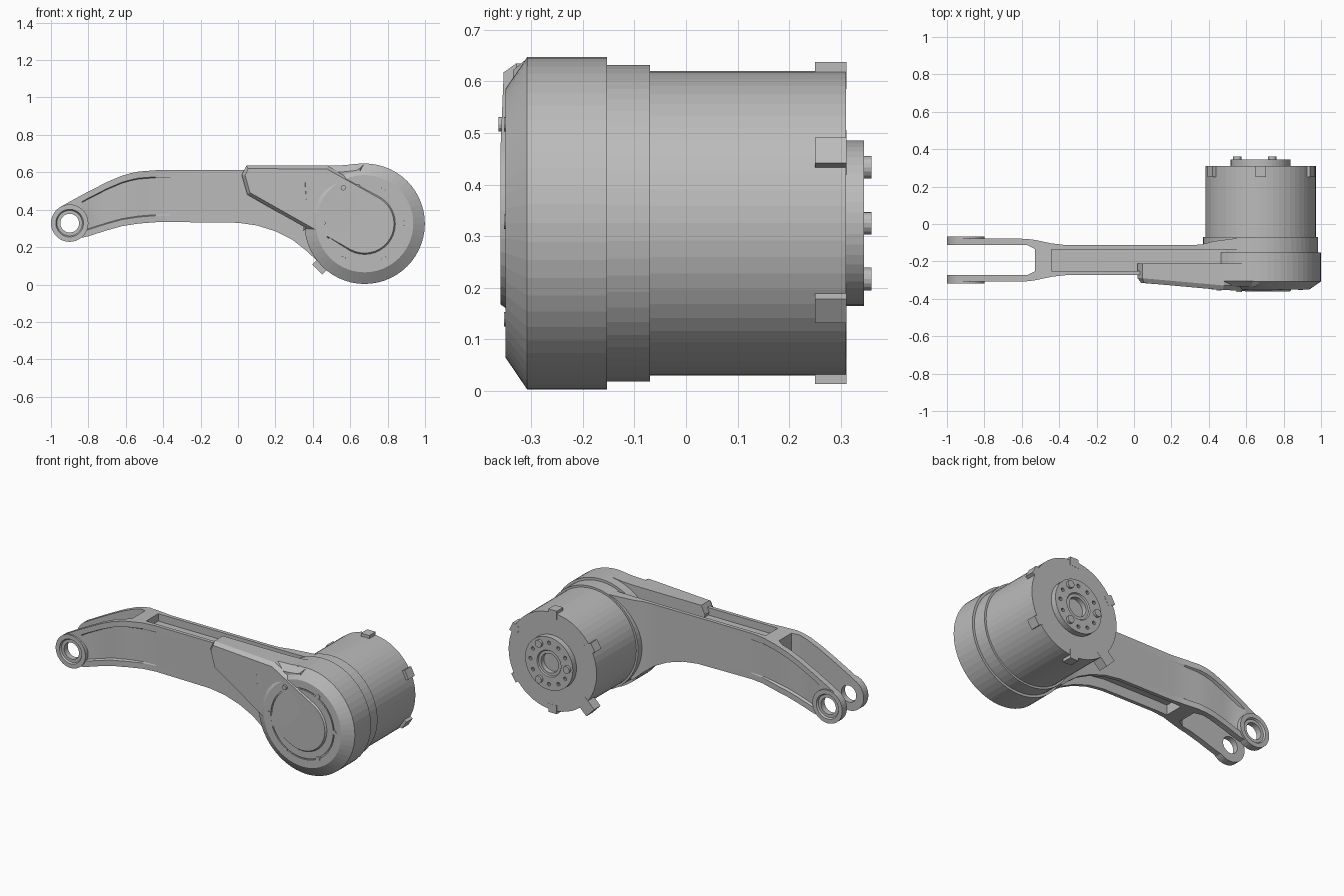
import bpy, bmesh, math
from mathutils import Vector

if "Cube" in bpy.data.objects:
    bpy.data.objects.remove(bpy.data.objects["Cube"])

grey = bpy.data.materials.new("cast_grey")
grey.diffuse_color = (0.5, 0.5, 0.5, 1)
grey.use_nodes = True
grey.node_tree.nodes["Principled BSDF"].inputs["Base Color"].default_value = grey.diffuse_color
CX, CZ = 0.677, 0.325      # motor axis
Y0 = -0.193                # arm mid plane
EX, EZ = -0.9, 0.328       # fork eye axis


def finish(name, bm, smooth=None):
    bmesh.ops.remove_doubles(bm, verts=bm.verts, dist=1e-5)
    bmesh.ops.recalc_face_normals(bm, faces=bm.faces)
    me = bpy.data.meshes.new(name)
    bm.to_mesh(me)
    bm.free()
    me.materials.append(grey)
    ob = bpy.data.objects.new(name, me)
    bpy.context.collection.objects.link(ob)
    if smooth:
        bpy.ops.object.select_all(action='DESELECT')
        ob.select_set(True)
        bpy.context.view_layer.objects.active = ob
        bpy.ops.object.shade_smooth_by_angle(angle=math.radians(smooth))
    return ob


def loft(name, sections, smooth=None):
    """Skin closed sections of equal length and cap both ends."""
    bm = bmesh.new()
    rings = [[bm.verts.new(p) for p in s] for s in sections]
    n = len(rings[0])
    for a, b in zip(rings, rings[1:]):
        for i in range(n):
            j = (i + 1) % n
            bm.faces.new((a[i], a[j], b[j], b[i]))
    bm.faces.new(rings[0])
    bm.faces.new(rings[-1])
    return finish(name, bm, smooth)


def lathe(name, prof, cx, cz, seg=48, closed=False):
    """Turn an (r, y) profile around an axis parallel to y."""
    bm = bmesh.new()
    rings = []
    for r, y in prof:
        rings.append([bm.verts.new((cx + r * math.cos(2 * math.pi * k / seg), y,
                                    cz + r * math.sin(2 * math.pi * k / seg))) for k in range(seg)])
    pairs = list(zip(rings, rings[1:] + rings[:1])) if closed else list(zip(rings, rings[1:]))
    for a, b in pairs:
        for k in range(seg):
            j = (k + 1) % seg
            bm.faces.new((a[k], a[j], b[j], b[k]))
    if not closed:
        bm.faces.new(rings[0])
        bm.faces.new(rings[-1])
    return finish(name, bm)


def disc(name, x, z, r, y1, y2, seg=16):
    return lathe(name, [(r, y1), (r, y2)], x, z, seg)


# Arm stations: x, top, bottom, outer half width, inner half width, side recess
ARM = [
    (-0.945, 0.417, 0.41, 0.115, 0.08, 0), (-0.90, 0.443, 0.395, 0.115, 0.08, 0),
    (-0.85, 0.47, 0.365, 0.115, 0.08, 0), (-0.835, 0.478, 0.25, 0.115, 0.08, 0),
    (-0.80, 0.497, 0.258, 0.115, 0.08, 0.016), (-0.70, 0.548, 0.29, 0.115, 0.08, 0.018),
    (-0.62, 0.582, 0.312, 0.115, 0.08, 0.018), (-0.57, 0.596, 0.32, 0.113, 0.08, 0.018),
    (-0.53, 0.604, 0.326, 0.108, 0.06, 0.016), (-0.44, 0.611, 0.333, 0.089, 0.058, 0.006),
    (-0.36, 0.611, 0.334, 0.08, 0.058, 0), (0.0, 0.611, 0.33, 0.08, 0.058, 0),
    (0.10, 0.611, 0.316, 0.08, 0.058, 0), (0.20, 0.611, 0.285, 0.08, 0.058, 0),
    (0.29, 0.611, 0.24, 0.08, 0.058, 0), (0.36, 0.611, 0.185, 0.083, 0.058, 0),
    (0.42, 0.611, 0.13, 0.10, 0.058, 0), (0.58, 0.613, 0.12, 0.121, 0.058, 0)]


def wall(name, s):
    secs = []
    for x, t, b, o, i, d in ARM:
        lip = min(0.035, 0.2 * (t - b))
        if s < 0 and x > 0.3:
            o = 0.08
        pts = [(i, t), (o, t), (o, t - lip), (o - d, t - lip * 1.15),
               (o - d, b + lip * 1.15), (o, b + lip), (o, b), (i, b)]
        secs.append([(x, Y0 + s * y, z) for y, z in pts])
    return loft(name, secs, 25)


# Side walls of the arm; their free ends form the fork
wall("arm_wall_back", 1)
wall("arm_wall_front", -1)


def web(name, x1, x2, inset_t, inset_b):
    secs = []
    for x, t, b, o, i, d in ARM:
        if x1 <= x <= x2:
            t, b = t - inset_t, b + inset_b
            secs.append([(x, Y0 - 0.062, t), (x, Y0 + 0.062, t), (x, Y0 + 0.062, b), (x, Y0 - 0.062, b)])
    return loft(name, secs, 25)


# Solid block behind the fork and the recessed web between the walls
web("fork_root", -0.531, -0.439, 0, 0)
web("arm_web", -0.45, 0.6, 0.045, 0.06)

# Fork eyes with stepped bores
for name, s in (("eye_back", 1), ("eye_front", -1)):
    prof = [(0.05, 0.08), (0.1, 0.08), (0.1, 0.125), (0.074, 0.125), (0.068, 0.115), (0.05, 0.115)]
    lathe(name, [(r, Y0 + s * y) for r, y in prof], EX, EZ, 36, True)

# Motor: front housing with groove, middle ring and drum
lathe("motor_housing", [(0.205, -0.335), (0.205, -0.35), (0.0001 + 0.2, -0.35), (0.2, -0.335)], CX, CZ, 48, True)
lathe("motor_body", [(0.2, -0.35), (0.206, -0.35), (0.206, -0.342), (0.213, -0.342), (0.213, -0.35),
                     (0.26, -0.35), (0.322, -0.308), (0.322, -0.153), (0.307, -0.153), (0.307, -0.07),
                     (0.295, -0.07), (0.295, 0.31)], CX, CZ, 56)


# Front cover: teardrop plate rising toward the motor, with chamfered rim
def cover(name, outline, back, front, chamfer, inset):
    c = sum((Vector(p) for p in outline), Vector((0, 0))) / len(outline)
    n = len(outline)
    inner = []
    for k, p in enumerate(outline):
        a, b = Vector(outline[k - 1]), Vector(outline[(k + 1) % n])
        p = Vector(p)
        n1 = (p - a).normalized()
        n2 = (b - p).normalized()
        m = Vector((n1.y + n2.y, -n1.x - n2.x)).normalized()
        if m.dot(c - p) < 0:
            m = -m
        inner.append(p + m * inset)
    secs = [[(x, back, z) for x, z in outline],
            [(x, front(x) + chamfer, z) for x, z in outline],
            [(x, front(x), z) for x, z in inner]]
    return loft(name, secs)


def slope(x):
    return -0.315 - 0.045 * min(1, max(0, (x - 0.05) / 0.5))


def arc(r, a1, a2, n):
    return [(CX + r * math.cos(math.radians(a1 + (a2 - a1) * k / n)),
             CZ + r * math.sin(math.radians(a1 + (a2 - a1) * k / n))) for k in range(n + 1)]


tear = [(0.05, 0.48), (0.02, 0.585), (0.045, 0.635), (0.48, 0.635)] + arc(0.175, 58, -119, 18)
cover("front_cover", tear, -0.21, slope, 0.025, 0.018)
neck = [(0.35, 0.29), (0.33, 0.635), (0.48, 0.635), (0.57, 0.638), (0.63, 0.645), (0.677, 0.647), (0.677, 0.3)]
cover("cover_neck", neck, -0.21, lambda x: -0.335, 0.03, 0.035)

# Cover screws
for k in range(6):
    a = math.radians(60 * k)
    x, z = CX - 0.005 + 0.218 * math.cos(a), CZ + 0.003 + 0.218 * math.sin(a)
    y = slope(x) if k in (2, 3) else -0.35
    disc("cover_screw", x, z, 0.014, y - 0.003, y + 0.02, 12)

# Clamp tabs around the rear rim of the drum, and the larger lug


def tab(name, deg, r, w):
    a = math.radians(deg)
    u, v = Vector((math.cos(a), math.sin(a))), Vector((-math.sin(a), math.cos(a)))
    quad = [Vector((CX, CZ)) + u * p + v * q for p, q in ((0.26, -w), (r, -w), (r, w), (0.26, w))]
    loft(name, [[(p.x, y, p.y) for p in quad] for y in (0.25, 0.311)])


for deg in (90, 27, -33, 150, -90):
    tab("drum_tab", deg, 0.312, 0.028)
tab("drum_lug", 224, 0.352, 0.038)

# Output flange with stepped bore, screw holes and three bolts
flange = lathe("output_flange", [(0.058, 0.3), (0.16, 0.3), (0.16, 0.345), (0.08, 0.345),
                                 (0.075, 0.338), (0.058, 0.338)], CX, CZ, 48, True)
bm = bmesh.new()
for k in range(12):
    if k % 4 == 2:
        continue
    a = math.radians(30 * k)
    x, z = CX + 0.125 * math.cos(a), CZ + 0.125 * math.sin(a)
    rings = [[bm.verts.new((x + 0.011 * math.cos(t * math.pi / 5), y, z + 0.011 * math.sin(t * math.pi / 5)))
              for t in range(10)] for y in (0.325, 0.36)]
    for t in range(10):
        j = (t + 1) % 10
        bm.faces.new((rings[0][t], rings[0][j], rings[1][j], rings[1][t]))
    bm.faces.new(rings[0])
    bm.faces.new(rings[1])
cutter = finish("hole_cutter", bm)
cutter.hide_render = True
cutter.hide_set(True)
mod = flange.modifiers.new("holes", 'BOOLEAN')
mod.object = cutter
mod.operation = 'DIFFERENCE'
mod.solver = 'EXACT'
for deg in (60, 180, 300):
    a = math.radians(deg)
    disc("flange_bolt", CX + 0.125 * math.cos(a), CZ + 0.125 * math.sin(a), 0.022, 0.33, 0.36)
